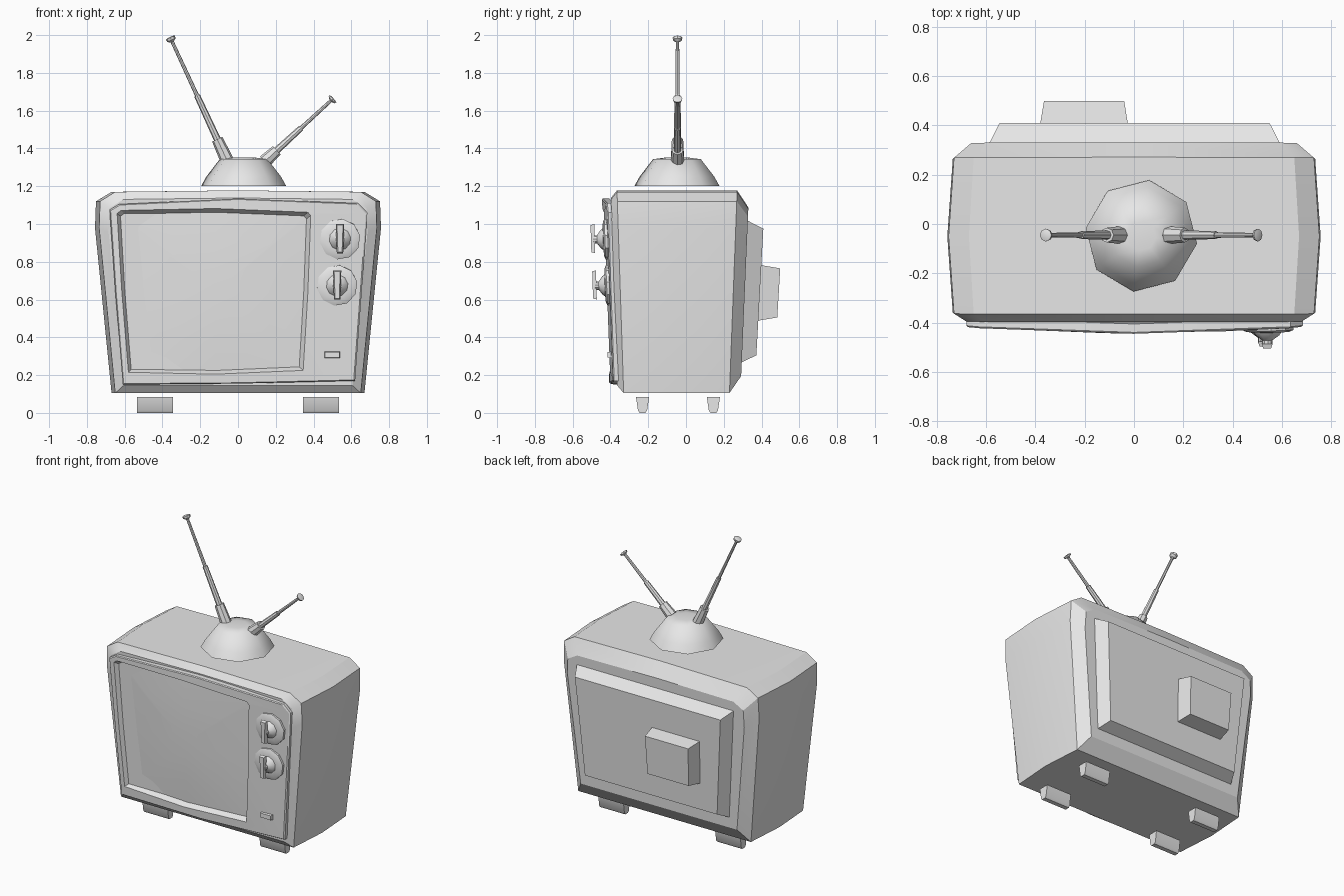
import bpy, bmesh, math
from mathutils import Vector

cube = bpy.data.objects.get("Cube")
if cube:
    bpy.data.objects.remove(cube, do_unlink=True)

grey = bpy.data.materials.new("plain grey")
grey.use_nodes = True
grey.diffuse_color = (0.8, 0.8, 0.8, 1)
grey.node_tree.nodes["Principled BSDF"].inputs["Base Color"].default_value = (0.8, 0.8, 0.8, 1)


def loft(name, loops, angle=30):
    """Skin a list of equally long point loops and cap both ends."""
    bm = bmesh.new()
    rings = [[bm.verts.new(p) for p in loop] for loop in loops]
    n = len(rings[0])
    for a, b in zip(rings, rings[1:]):
        for i in range(n):
            j = (i + 1) % n
            bm.faces.new((a[i], a[j], b[j], b[i]))
    bm.faces.new(rings[0])
    bm.faces.new(rings[-1])
    bmesh.ops.recalc_face_normals(bm, faces=bm.faces)
    mesh = bpy.data.meshes.new(name)
    bm.to_mesh(mesh)
    bm.free()
    mesh.materials.append(grey)
    mesh.shade_smooth()
    mesh.set_sharp_from_angle(angle=math.radians(angle))
    obj = bpy.data.objects.new(name, mesh)
    bpy.context.collection.objects.link(obj)
    return obj


def lathe(name, profile, sides, base, axis, turn=0, angle=35):
    """Revolve (radius, height) pairs around an axis starting at base."""
    rot = Vector((0, 0, 1)).rotation_difference(Vector(axis).normalized())
    loops = []
    for r, h in profile:
        ring = [turn + math.tau * i / sides for i in range(sides)]
        loops.append([Vector(base) + rot @ Vector((r * math.cos(a), r * math.sin(a), h)) for a in ring])
    return loft(name, loops, angle)


def block(name, x0, x1, z0, z1, y_back, y_front, inset=0.0, taper=0.0, lean=0.0):
    """Box along y whose far end is inset, with a narrower bottom and leaning ends."""
    def loop(y, d):
        pts = [(x0 + taper + d, z0 + d), (x1 - taper - d, z0 + d), (x1 - d, z1 - d), (x0 + d, z1 - d)]
        return [(x, y + lean * (z - z0), z) for x, z in pts]
    return loft(name, [loop(y_back, 0), loop(y_front, inset)])


# Cabinet: one outline carried from front to back, bulging in the middle
half = [(0.65, 0.105), (0.735, 0.98), (0.73, 1.12), (0.65, 1.17)]
outline = half + [(0, 1.178)] + [(-x, z) for x, z in reversed(half)]


def cabinet_ring(y, lean, shrink_x=0.0, shrink_z=0.0, wide=1.0):
    loop = []
    for x, z in outline:
        x *= wide * (1 - shrink_x / 0.735)
        z = 0.64 + (z - 0.64) * (1 - shrink_z / 0.535)
        loop.append((x, y + lean * (z - 0.105), z))
    return loop


loft("cabinet", [
    cabinet_ring(-0.363, -0.033, 0.05, 0.04),
    cabinet_ring(-0.33, -0.033),
    cabinet_ring(-0.05, 0, wide=1.03),
    cabinet_ring(0.23, 0.038),
    cabinet_ring(0.288, 0.043, 0.07, 0.09),
])


# Front panel with the recessed, slightly domed screen
def panel_y(x, z):
    return -0.375 - 0.04 * z - 0.025 * (1 - (x / 0.68) ** 2)


outer = [(-0.61, 0.15), (0, 0.155), (0.62, 0.17), (0.655, 0.64), (0.685, 1.06),
         (0.635, 1.11), (0, 1.135), (-0.63, 1.105), (-0.68, 1.075), (-0.65, 0.64)]
hole = [(-0.58, 0.215), (-0.12, 0.205), (0.345, 0.225), (0.37, 0.64), (0.385, 1.045),
        (0.37, 1.062), (-0.12, 1.082), (-0.62, 1.072), (-0.64, 1.055), (-0.615, 0.64)]


def panel_loop(points, depth, scale=1.0):
    cx, cz = -0.12, 0.64
    pts = [(cx + (x - cx) * scale, cz + (z - cz) * scale) for x, z in points]
    return [(x, panel_y(x, z) + depth, z) for x, z in pts]


loft("front_panel", [
    panel_loop(outer, 0.04),
    panel_loop(outer, 0.006),
    panel_loop(outer, 0, 0.99),
    panel_loop(hole, 0),
    panel_loop(hole, 0.035, 0.955),
    panel_loop(hole, 0.028, 0.6),
    panel_loop(hole, 0.025, 0.2),
])

# Dials with their grips
for label, x, z in (("upper", 0.54, 0.92), ("lower", 0.525, 0.675)):
    y = panel_y(x, z)
    lathe(label + "_dial", [(0.108, -0.02), (0.108, 0.008), (0.09, 0.016), (0.058, 0.018),
                            (0.05, 0.03), (0.022, 0.05), (0.022, 0.07)],
          10, (x, y, z), (0, -1, -0.04), math.radians(10))
    block(label + "_dial_grip", x - 0.022, x + 0.022, z - 0.075, z + 0.08,
          y - 0.06, y - 0.08, 0.006, 0.005, -0.03)

# Small button under the dials
block("button", 0.455, 0.542, 0.288, 0.327, -0.38, -0.415, 0.005)

# Rear housing and the tube cover on it
block("rear_housing", -0.59, 0.595, 0.26, 1.02, 0.28, 0.37, 0.045, 0.05, 0.055)
block("tube_cover", -0.385, -0.02, 0.485, 0.785, 0.36, 0.482, 0.02, 0.008, 0.06)

# Feet: a tapered profile drawn out along x
foot = [(-0.035, 0.085), (-0.024, 0.012), (-0.015, 0), (0.015, 0), (0.024, 0.012), (0.035, 0.085)]
for side, x in (("right", -0.44), ("left", 0.44)):
    for end, y in (("front", -0.23), ("back", 0.145)):
        loft(f"{end}_{side}_foot", [[(x + d, y + v, z) for v, z in foot] for d in (-0.095, 0.095)])

# Antenna base dome
lathe("antenna_base", [(0.228, 1.2), (0.2, 1.25), (0.128, 1.343), (0.06, 1.352)],
      8, (0.03, -0.048, 0), (0, 0, 1), math.radians(82), 60)

# Telescopic antennas: sleeve, middle tube, thin rod and tip
for side, start, tip in (("right", (-0.055, -0.045, 1.33), (-0.36, -0.045, 1.99)),
                         ("left", (0.14, -0.045, 1.33), (0.505, -0.045, 1.665))):
    axis = Vector(tip) - Vector(start)
    stages = [(0.036, 0), (0.03, 0.18), (0.019, 0.18), (0.016, 0.53), (0.011, 0.53),
              (0.009, 0.96), (0.024, 0.975), (0.026, 0.995), (0.015, 1.0)]
    lathe(side + "_antenna", [(r, h * axis.length) for r, h in stages], 8, start, axis)
